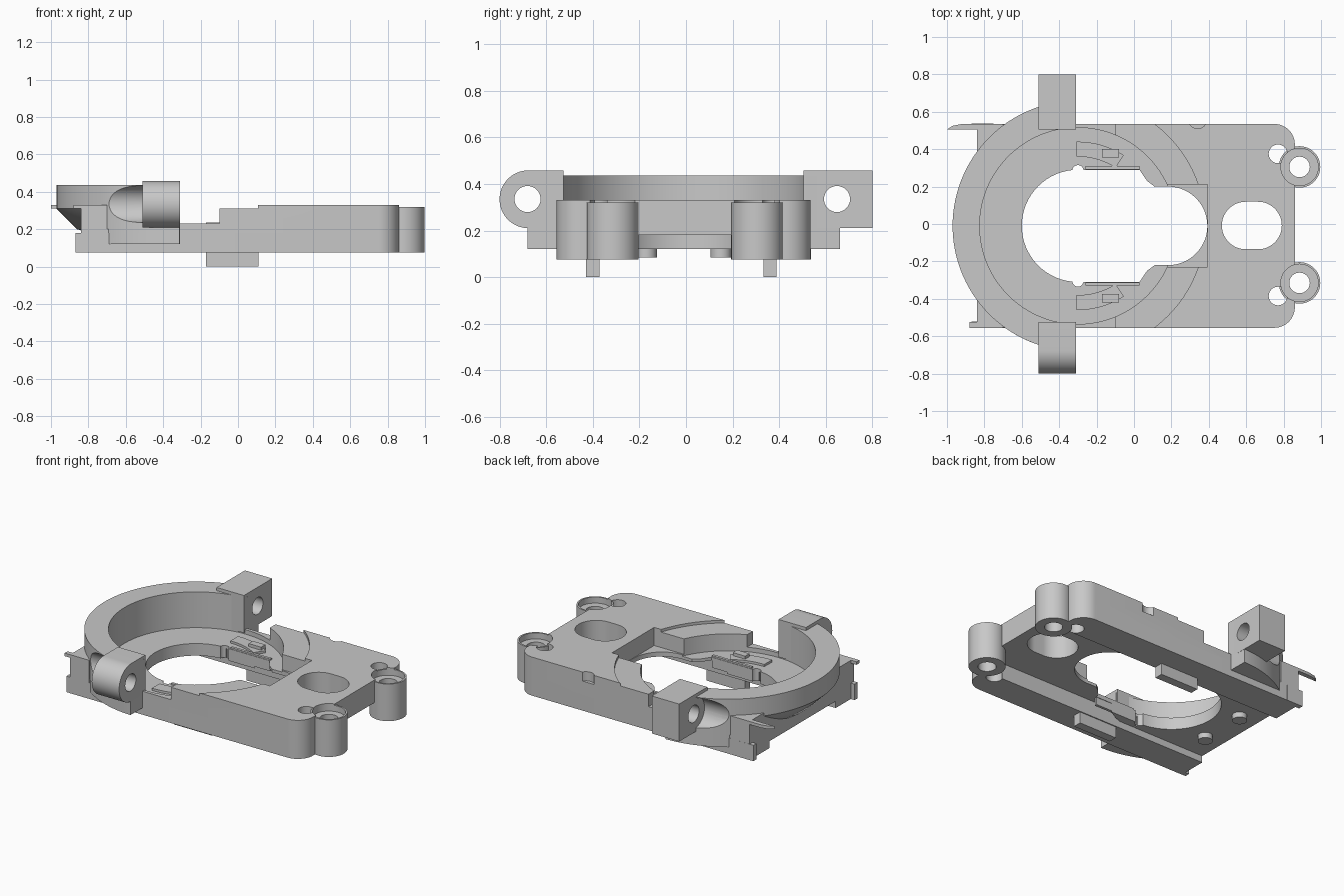
import bpy, bmesh
from math import sin, cos, radians

cube = bpy.data.objects.get("Cube")
if cube:
    bpy.data.objects.remove(cube, do_unlink=True)

grey = bpy.data.materials.new("plain grey")
grey.use_nodes = True
grey.diffuse_color = (0.58, 0.58, 0.58, 1)
grey.node_tree.nodes["Principled BSDF"].inputs["Base Color"].default_value = (0.58, 0.58, 0.58, 1)

CX, CY = -0.30, -0.01      # centre of the round housing
SPLIT = -0.31              # where the housing wall meets the deck
POSTS = (0.305, -0.315)    # y of the screw posts
EAR_HOLES = (0.648, -0.68)
parts = []


def finish(bm, name):
    bmesh.ops.recalc_face_normals(bm, faces=bm.faces)
    me = bpy.data.meshes.new(name)
    bm.to_mesh(me)
    bm.free()
    me.materials.append(grey)
    ob = bpy.data.objects.new(name, me)
    bpy.context.collection.objects.link(ob)
    parts.append(ob)
    return ob


def prism(name, pts, lo, hi, axis="z"):
    """Extrude a flat outline along z, or a (y, z) outline along x."""
    bm = bmesh.new()
    put = (lambda p, h: (p[0], p[1], h)) if axis == "z" else (lambda p, h: (h, p[0], p[1]))
    a = [bm.verts.new(put(p, lo)) for p in pts]
    b = [bm.verts.new(put(p, hi)) for p in pts]
    bm.faces.new(a)
    bm.faces.new(b)
    for i in range(len(a)):
        j = (i + 1) % len(a)
        bm.faces.new((a[i], a[j], b[j], b[i]))
    return finish(bm, name)


def arc(x, y, r, start=0, end=360, n=48):
    count = n if end - start == 360 else n + 1
    return [(x + r * cos(radians(start + (end - start) * i / n)),
             y + r * sin(radians(start + (end - start) * i / n))) for i in range(count)]


def rect(x0, x1, y0, y1):
    return [(x0, y0), (x1, y0), (x1, y1), (x0, y1)]


def box(name, x0, x1, y0, y1, z0, z1):
    return prism(name, rect(x0, x1, y0, y1), z0, z1)


def sweep(name, profile, start, end, n=48):
    """Revolve a closed (radius, z) profile part way about the housing centre."""
    bm = bmesh.new()
    rows = []
    for i in range(n + 1):
        t = radians(start + (end - start) * i / n)
        rows.append([bm.verts.new((CX + r * cos(t), CY + r * sin(t), z)) for r, z in profile])
    for a, b in zip(rows, rows[1:]):
        for i in range(len(a)):
            j = (i + 1) % len(a)
            bm.faces.new((a[i], a[j], b[j], b[i]))
    bm.faces.new(rows[0])
    bm.faces.new(rows[-1])
    return finish(bm, name)


def cut(ob, *cutters):
    for c in cutters:
        c.hide_render = True
        mod = ob.modifiers.new("cut", "BOOLEAN")
        mod.operation = "DIFFERENCE"
        mod.solver = "EXACT"
        mod.object = c
        bpy.context.view_layer.objects.active = ob
        bpy.ops.object.modifier_apply(modifier=mod.name)
        parts.remove(c)
        bpy.data.objects.remove(c, do_unlink=True)


def opening():
    """Cutters for the large keyhole opening."""
    return [prism("cutter", arc(CX, CY, 0.3, n=64), -1, 1),
            prism("cutter", [(CX, CY - 0.299), (0.03, CY - 0.299), (0.07, CY - 0.24), (0.11, CY - 0.21),
                             (0.11, CY + 0.21), (0.07, CY + 0.24), (0.03, CY + 0.299), (CX, CY + 0.299)], -1, 1),
            prism("cutter", [(0.1, CY - 0.209)] + arc(0.182, CY, 0.21, -90, 90)
                  + [(0.1, CY + 0.209)], -1, 1),
            prism("cutter", arc(CX, CY + 0.295, 0.03, n=20), -1, 1),
            prism("cutter", arc(CX, CY - 0.295, 0.03, n=20), -1, 1)]


def post_cuts(y):
    """Shallow cup and through hole of a screw post."""
    return [prism("cutter", arc(0.885, y, 0.1), 0.28, 1),
            prism("cutter", arc(0.885, y, 0.055, n=32), -1, 1)]


def deck_outline(x0):
    return ([(x0, -0.555)] + arc(0.75, -0.445, 0.11, -90, 0, 12)
            + arc(0.75, 0.425, 0.11, 0, 90, 12) + [(x0, 0.535)])


# Deck with round pocket, stepped top and through holes
deck = prism("deck", deck_outline(SPLIT), 0.18, 0.33)
cut(deck,
    prism("cutter", arc(CX, CY, 0.68, n=96), 0.312, 1),
    prism("cutter", arc(CX, CY, 0.525, n=96), 0.2, 1),
    box("cutter", -0.5, -0.1, -1, 1, 0.23, 1),
    box("cutter", 0.1, 0.394, CY - 0.22, CY + 0.22, 0.21, 1),
    prism("cutter", arc(0.663, -0.008, 0.127, -90, 90) + arc(0.597, -0.008, 0.127, 90, 270), -1, 1),
    prism("cutter", arc(0.34, 0.56, 0.05, n=24), 0.27, 1),
    *opening())

# Broad side rails below the deck
rails = prism("side_rails", deck_outline(-0.84), 0.075, 0.181)
cut(rails, box("cutter", -2, 2, -0.365, 0.325, -1, 1))

for ob in (deck, rails):
    for y_hole, y_post in zip((0.375, -0.385), POSTS):
        cut(ob, prism("cutter", arc(0.77, y_hole, 0.05, n=24), -1, 1), *post_cuts(y_post))

# Floor of the round housing, and the collar below the opening
floor = box("housing_floor", -0.84, SPLIT + 0.002, -0.553, 0.533, 0.12, 0.2)
cut(floor, *opening())
collar = sweep("opening_collar", [(0.28, 0.12), (0.37, 0.12), (0.37, 0.195), (0.28, 0.195)], -90, 90)
cut(collar, *opening())

# Corner blocks behind the housing wall
corners = box("corner_blocks", -0.84, -0.7, -0.555, 0.535, 0.18, 0.33)
cut(corners, prism("cutter", arc(CX, CY, 0.54, n=96), -1, 1))

# Curved housing wall, flared at the bottom, with side pieces reaching lower
wall = sweep("housing_wall", [(0.525, 0.19), (0.56, 0.2), (0.67, 0.31), (0.67, 0.437), (0.525, 0.437)],
             91, 269, 72)
base = [(0.5, 0.12), (0.67, 0.12), (0.67, 0.32), (0.53, 0.32), (0.53, 0.195), (0.5, 0.195)]
back_base = sweep("back_wall_base", base, 91, 131, 24)
front_base = sweep("front_wall_base", base, 229, 269, 24)
for ob in (wall, back_base, front_base):
    for y in (0.635, -0.655):
        cut(ob, prism("cutter", arc(y, 0.335, 0.1), -1, -0.505, "x"))

# Screw ears: the front one is rounded, the back one is square
front_ear = prism("front_ear", [(-0.525, 0.21), (-0.525, 0.458)]
                  + arc(-0.676, 0.334, 0.124, 90, 270, 32), -0.51, SPLIT, "x")
back_ear = prism("back_ear", rect(0.505, 0.8, 0.21, 0.458), -0.51, SPLIT, "x")
for ob in (front_ear, back_ear, wall, back_base, front_base):
    for y in EAR_HOLES:
        cut(ob, prism("cutter", arc(y, 0.335, 0.056, n=32), -1, 1, "x"))

for side, sign, y_post, y_tab, y_foot in (("back", 1, POSTS[0], 0.36, 0.52),
                                          ("front", -1, POSTS[1], -0.4, -0.538)):
    # Screw posts with a shallow cup on top
    post = prism(side + "_screw_post", arc(0.885, y_post, 0.111), 0.075, 0.32)
    cut(post, *post_cuts(y_post))
    # Thin tabs below
    box(side + "_tab", -0.17, 0.11, y_tab - 0.028, y_tab + 0.028, 0, 0.1)
    # Corner feet
    box(side + "_foot", -0.868, -0.75, y_foot - 0.016, y_foot + 0.016, 0.075, 0.18)
    # Curved guide rail and its step on the pocket floor
    guide = [(0.37, 0.19), (0.45, 0.19), (0.45, 0.215), (0.37, 0.215)]
    sweep(side + "_guide_rail", guide, sign * 57, sign * 91, 20)
    y0, y1 = sorted((CY + sign * 0.365, CY + sign * 0.41))
    box(side + "_guide_step", -0.17, -0.08, y0, y1, 0.19, 0.235)
    # Straight wall along the opening
    y0, y1 = sorted((CY + sign * 0.302, CY + sign * 0.32))
    box(side + "_opening_edge", -0.26, 0.03, y0, y1, 0.13, 0.21)
    # Studs under the floor
    prism(side + "_stud", arc(-0.7, CY + sign * 0.16, 0.045, n=24), 0.085, 0.13)

# Hooks at the rear corners
prism("back_hook", [(-1, 0.505), (-0.83, 0.505), (-0.83, 0.535), (-0.92, 0.535), (-0.97, 0.525)], 0.31, 0.33)
box("front_hook", -0.88, -0.83, -0.555, -0.525, 0.31, 0.33)

# Smooth the curved faces and keep the edges crisp
bpy.ops.object.select_all(action="DESELECT")
for ob in parts:
    ob.select_set(True)
bpy.context.view_layer.objects.active = parts[0]
bpy.ops.object.shade_smooth_by_angle(angle=radians(30))
